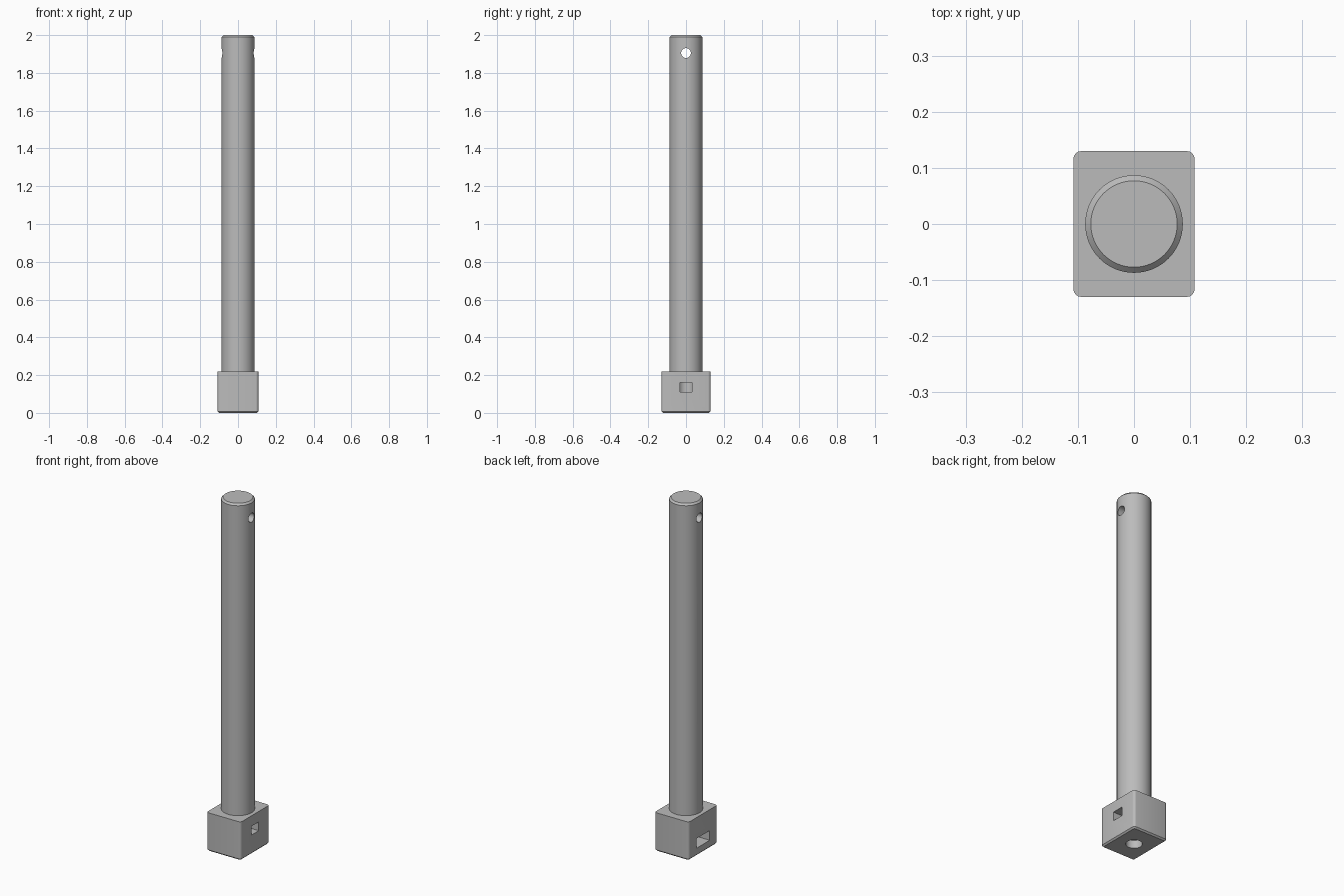
import bpy
import bmesh
import math
from mathutils import Matrix

cube = bpy.data.objects.get("Cube")
if cube:
    bpy.data.objects.remove(cube, do_unlink=True)

steel = bpy.data.materials.new("grey_steel")
steel.use_nodes = True
GREY = (0.5, 0.5, 0.5, 1)
steel.diffuse_color = GREY
steel.node_tree.nodes["Principled BSDF"].inputs["Base Color"].default_value = GREY


def make_object(name, bm):
    mesh = bpy.data.meshes.new(name)
    bm.normal_update()
    bm.to_mesh(mesh)
    bm.free()
    mesh.materials.append(steel)
    obj = bpy.data.objects.new(name, mesh)
    bpy.context.collection.objects.link(obj)
    return obj


def box_mesh(x, y, z):
    """Box from three (low, high) ranges."""
    bm = bmesh.new()
    size = [b - a for a, b in (x, y, z)]
    centre = [(a + b) / 2 for a, b in (x, y, z)]
    bmesh.ops.create_cube(bm, size=1, matrix=Matrix.Translation(centre) @ Matrix.Diagonal((*size, 1)))
    return bm


def cylinder_mesh(radius, low, high, sides):
    bm = bmesh.new()
    bmesh.ops.create_cone(bm, cap_ends=True, segments=sides, radius1=radius, radius2=radius,
                          depth=high - low, matrix=Matrix.Translation((0, 0, (low + high) / 2)))
    return bm


def bevel_edges(bm, rule, width, segments):
    edges = [e for e in bm.edges if rule(*(v.co for v in e.verts))]
    bmesh.ops.bevel(bm, geom=edges, offset=width, segments=segments, profile=0.5, affect='EDGES')


def carve(obj, cutters):
    """Cut holes, apply the cuts and remove the cutters."""
    for cutter in cutters:
        cutter.hide_render = True
        cut = obj.modifiers.new("cut", 'BOOLEAN')
        cut.operation = 'DIFFERENCE'
        cut.solver = 'EXACT'
        cut.object = cutter
    bpy.context.view_layer.update()
    graph = bpy.context.evaluated_depsgraph_get()
    mesh = bpy.data.meshes.new_from_object(obj.evaluated_get(graph))
    obj.modifiers.clear()
    obj.data = mesh
    for cutter in cutters:
        bpy.data.objects.remove(cutter, do_unlink=True)


def smooth(obj):
    bpy.ops.object.select_all(action='DESELECT')
    obj.select_set(True)
    bpy.context.view_layer.objects.active = obj
    bpy.ops.object.shade_smooth_by_angle(angle=math.radians(30))


# Round shaft with chamfered tip and a cross hole
TOP, SHAFT_R = 2.0, 0.087
bm = cylinder_mesh(SHAFT_R, 0.21, TOP, 64)
bevel_edges(bm, lambda a, b: min(a.z, b.z) > TOP - 0.001, 0.01, 1)
shaft = make_object("shaft", bm)

bm = cylinder_mesh(0.026, -0.2, 0.2, 32)
bm.transform(Matrix.Translation((0, 0, 1.905)) @ Matrix.Rotation(math.pi / 2, 4, 'Y'))
carve(shaft, [make_object("cross_hole_cutter", bm)])
smooth(shaft)

# Head block with rounded upright edges and chamfered underside
bm = box_mesh((-0.108, 0.108), (-0.13, 0.13), (0, 0.22))
bevel_edges(bm, lambda a, b: abs(a.z - b.z) > 0.1, 0.014, 4)
bevel_edges(bm, lambda a, b: max(a.z, b.z) < 0.001, 0.008, 1)
block = make_object("head_block", bm)

# Bottom bore and the two side slots that meet it
carve(block, [
    make_object("bore_cutter", cylinder_mesh(0.042, -0.05, 0.17, 32)),
    make_object("left_slot_cutter", box_mesh((0, 0.2), (-0.033, 0.033), (0.11, 0.16))),
    make_object("right_slot_cutter", box_mesh((-0.2, 0), (-0.06, 0.06), (0.045, 0.1))),
])
smooth(block)
